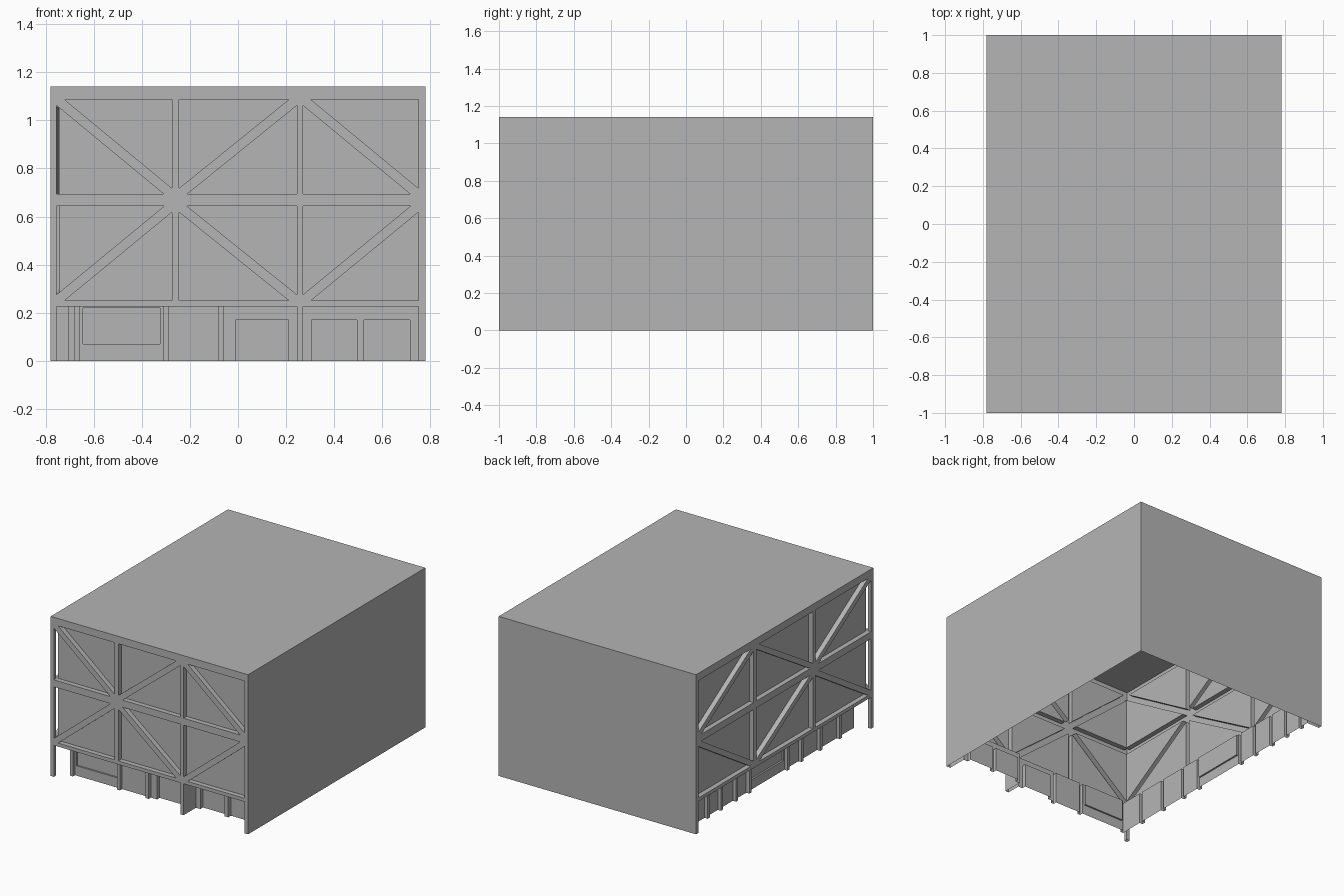
import bpy
import bmesh
from mathutils import Vector

default = bpy.data.objects.get("Cube")
if default:
    bpy.data.objects.remove(default, do_unlink=True)

grey = bpy.data.materials.new("plain grey")
grey.use_nodes = True
COLOUR = (0.46, 0.46, 0.46, 1)
grey.diffuse_color = COLOUR
grey.node_tree.nodes["Principled BSDF"].inputs["Base Color"].default_value = COLOUR

HX, HY, TOP = 0.78, 1.0, 1.14       # half width, half depth, height
SOFFIT, SINK, REVEAL = 0.225, -0.05, 0.035


def add_box(bm, x, y, z):
    """Box from three (low, high) ranges."""
    verts = bmesh.ops.create_cube(bm, size=1)["verts"]
    for v in verts:
        v.co = Vector([r[0] if c < 0 else r[1] for c, r in zip(v.co, (x, y, z))])


def add_prism(bm, points, place):
    """Prism through the wall face; place maps (u, v, depth) to space."""
    near = [bm.verts.new(place(u, v, -0.05)) for u, v in points]
    far = [bm.verts.new(place(u, v, REVEAL)) for u, v in points]
    bm.faces.new(near)
    bm.faces.new(far[::-1])
    for i in range(len(points)):
        j = (i + 1) % len(points)
        bm.faces.new((near[j], near[i], far[i], far[j]))


def make_object(name, bm):
    bmesh.ops.recalc_face_normals(bm, faces=bm.faces)
    mesh = bpy.data.meshes.new(name)
    bm.to_mesh(mesh)
    bm.free()
    mesh.materials.append(grey)
    obj = bpy.data.objects.new(name, mesh)
    bpy.context.collection.objects.link(obj)
    return obj


def boxes(name, ranges):
    bm = bmesh.new()
    for r in ranges:
        add_box(bm, *r)
    return make_object(name, bm)


def combine(target, tool, operation):
    """Apply a boolean and discard the helper."""
    tool.hide_render = True
    mod = target.modifiers.new("cut", "BOOLEAN")
    mod.object, mod.operation, mod.solver = tool, operation, "EXACT"
    bpy.context.view_layer.objects.active = target
    bpy.ops.object.modifier_apply(modifier=mod.name)
    bpy.data.objects.remove(tool, do_unlink=True)


def truss_cutter(name, bays, place):
    """Two storeys of bays, each split by a diagonal that alternates."""
    bm = bmesh.new()
    for row, (z0, z1) in enumerate(((0.25, 0.643), (0.693, 1.087))):
        for col, (u0, u1) in enumerate(bays):
            w, h = u1 - u0 - 0.033, z1 - z0 - 0.025
            if (row + col) % 2:         # falling diagonal
                corners = ((u0, z0, 1, 1), (u1, z1, -1, -1))
            else:                       # rising diagonal
                corners = ((u1, z0, -1, 1), (u0, z1, 1, -1))
            for u, v, su, sv in corners:
                add_prism(bm, ((u, v), (u + su * w, v), (u, v + sv * h)), place)
    return make_object(name, bm)


# Main block
shell = boxes("building_shell", [((-HX, HX), (-HY, HY), (SINK, TOP))])

# Braced frames on the front and right side
combine(shell, truss_cutter(
    "front_panels", ((-0.755, -0.275), (-0.245, 0.245), (0.27, 0.75)),
    lambda u, v, d: (u, -HY + d, v)), "DIFFERENCE")
combine(shell, truss_cutter(
    "side_panels", ((-0.975, -0.35), (-0.32, 0.32), (0.35, 0.975)),
    lambda u, v, d: (-HX + d, u, v)), "DIFFERENCE")

# Set-back ground floor
WALL_X, WALL_Y, ENTRY_Y = -0.68, -0.9, -0.86
LOW = (-0.1, SOFFIT)
for name, x, y in (
        ("front_recess", (-0.85, 0.245), (-1.1, WALL_Y)),
        ("entry_recess", (0.27, 0.75), (-1.1, ENTRY_Y)),
        ("side_recess", (-0.85, WALL_X), (-1.1, 0.975))):
    combine(shell, boxes(name, [(x, y, LOW)]), "DIFFERENCE")

# Corner post and slim fins along the ground floor walls
FIN = (-0.04, SOFFIT + 0.008)
fins = [((-HX, -0.755), (-HY, -0.975), FIN)]
for x in (-0.67, -0.298, -0.07):
    fins.append(((x - 0.012, x + 0.012), (WALL_Y - 0.025, WALL_Y + 0.01), FIN))
for y in (-0.74, -0.52, -0.31, -0.15, 0.28, 0.43, 0.6, 0.75, 0.9):
    fins.append(((WALL_X - 0.025, WALL_X + 0.01), (y - 0.012, y + 0.012), FIN))
combine(shell, boxes("fins", fins), "UNION")

# Doors and shallow windows
openings = [((-0.01, 0.21), (WALL_Y - 0.02, WALL_Y + 0.03), (-0.1, 0.17))]
for x in (0.305, 0.525):
    openings.append(((x, x + 0.19), (ENTRY_Y - 0.02, ENTRY_Y + 0.03), (-0.1, 0.17)))
openings.append(((-0.645, -0.325), (WALL_Y - 0.02, WALL_Y + 0.012), (0.07, 0.22)))
openings.append(((WALL_X - 0.02, WALL_X + 0.012), (-0.13, 0.26), (0.07, 0.22)))
combine(shell, boxes("openings", openings), "DIFFERENCE")

# Trim at ground level, leaving the underside open
bm = bmesh.new()
bm.from_mesh(shell.data)
bmesh.ops.bisect_plane(bm, geom=bm.verts[:] + bm.edges[:] + bm.faces[:],
                       plane_co=(0, 0, 0), plane_no=(0, 0, 1), clear_inner=True)
for face in bm.faces:
    face.material_index = 0
    face.smooth = False
bm.to_mesh(shell.data)
bm.free()
shell.data.materials.clear()
shell.data.materials.append(grey)
